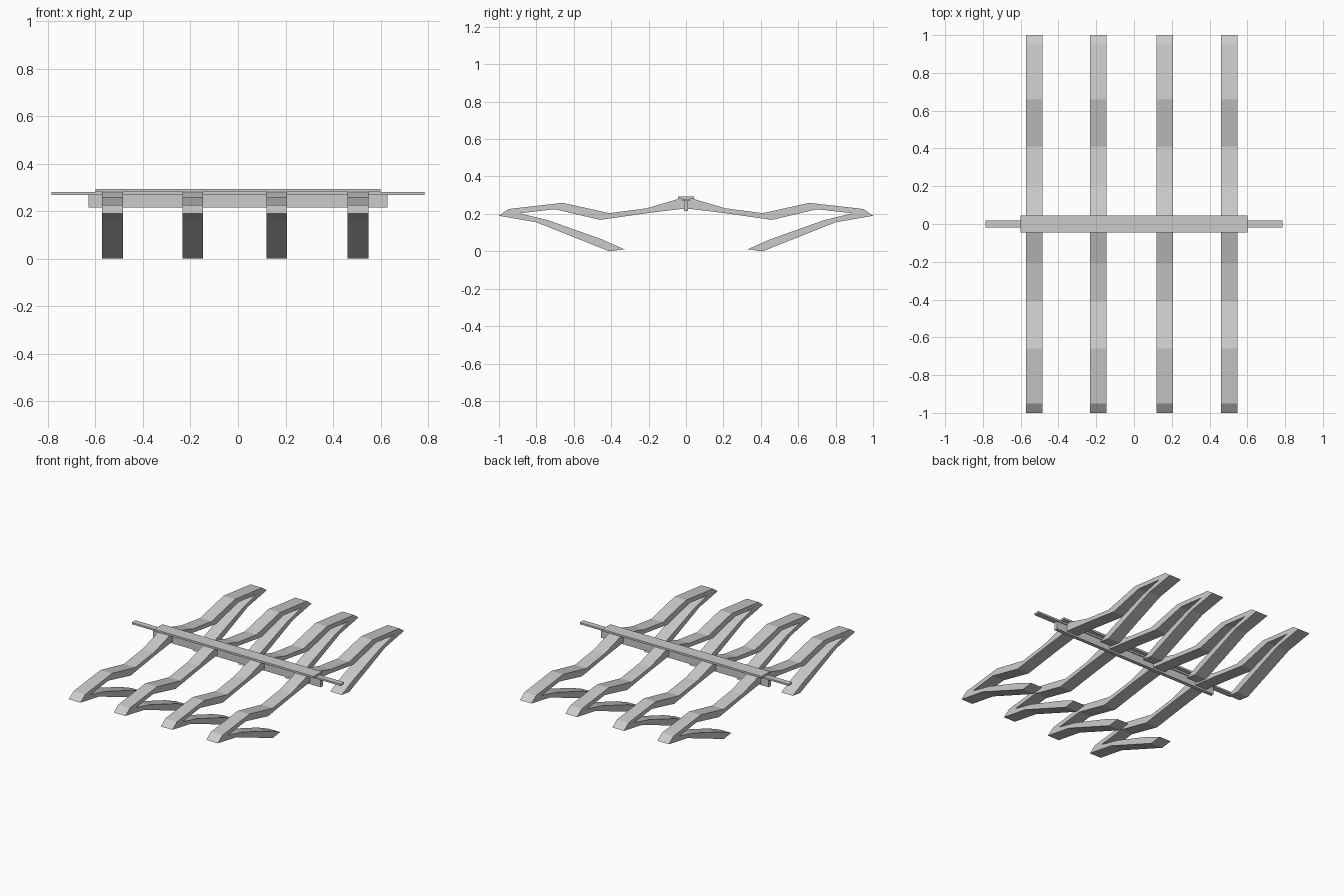
import bpy, bmesh

if "Cube" in bpy.data.objects:
    bpy.data.objects.remove(bpy.data.objects["Cube"])

# Half outline of a folded rib (y, z), from top centre round the foot to bottom centre
HALF = [(0.03, 0.283), (0.21, 0.230), (0.41, 0.204), (0.66, 0.259), (0.95, 0.226),
        (1.0, 0.19), (0.80, 0.155), (0.41, 0.0), (0.33, 0.011), (0.45, 0.064),
        (0.74, 0.167), (0.89, 0.203), (0.70, 0.225), (0.46, 0.168), (0.20, 0.205),
        (0.02, 0.227)]


def extrude_x(name, outline, x0, x1):
    bm = bmesh.new()
    face = bm.faces.new([bm.verts.new((x0, y, z)) for y, z in outline])
    ext = bmesh.ops.extrude_face_region(bm, geom=[face])
    moved = [v for v in ext["geom"] if isinstance(v, bmesh.types.BMVert)]
    bmesh.ops.translate(bm, verts=moved, vec=(x1 - x0, 0, 0))
    bmesh.ops.recalc_face_normals(bm, faces=bm.faces)
    mesh = bpy.data.meshes.new(name)
    bm.to_mesh(mesh)
    bm.free()
    obj = bpy.data.objects.new(name, mesh)
    bpy.context.collection.objects.link(obj)
    return obj


def bar(name, half_x, half_y, z0, z1):
    outline = [(-half_y, z0), (half_y, z0), (half_y, z1), (-half_y, z1)]
    return extrude_x(name, outline, -half_x, half_x)


# Four folded ribs, each symmetrical front to back
rib_outline = HALF + [(-y, z) for y, z in reversed(HALF)]
for i, x in enumerate((-0.528, -0.19, 0.163, 0.505)):
    extrude_x(f"folded_rib_{i + 1}", rib_outline, x - 0.0435, x + 0.0435)

# Lengthwise spine: deep web, long thin strip, wide cap plate
bar("spine_web", 0.63, 0.012, 0.215, 0.270)
bar("spine_strip", 0.785, 0.019, 0.268, 0.280)
bar("spine_cap", 0.60, 0.044, 0.280, 0.293)
